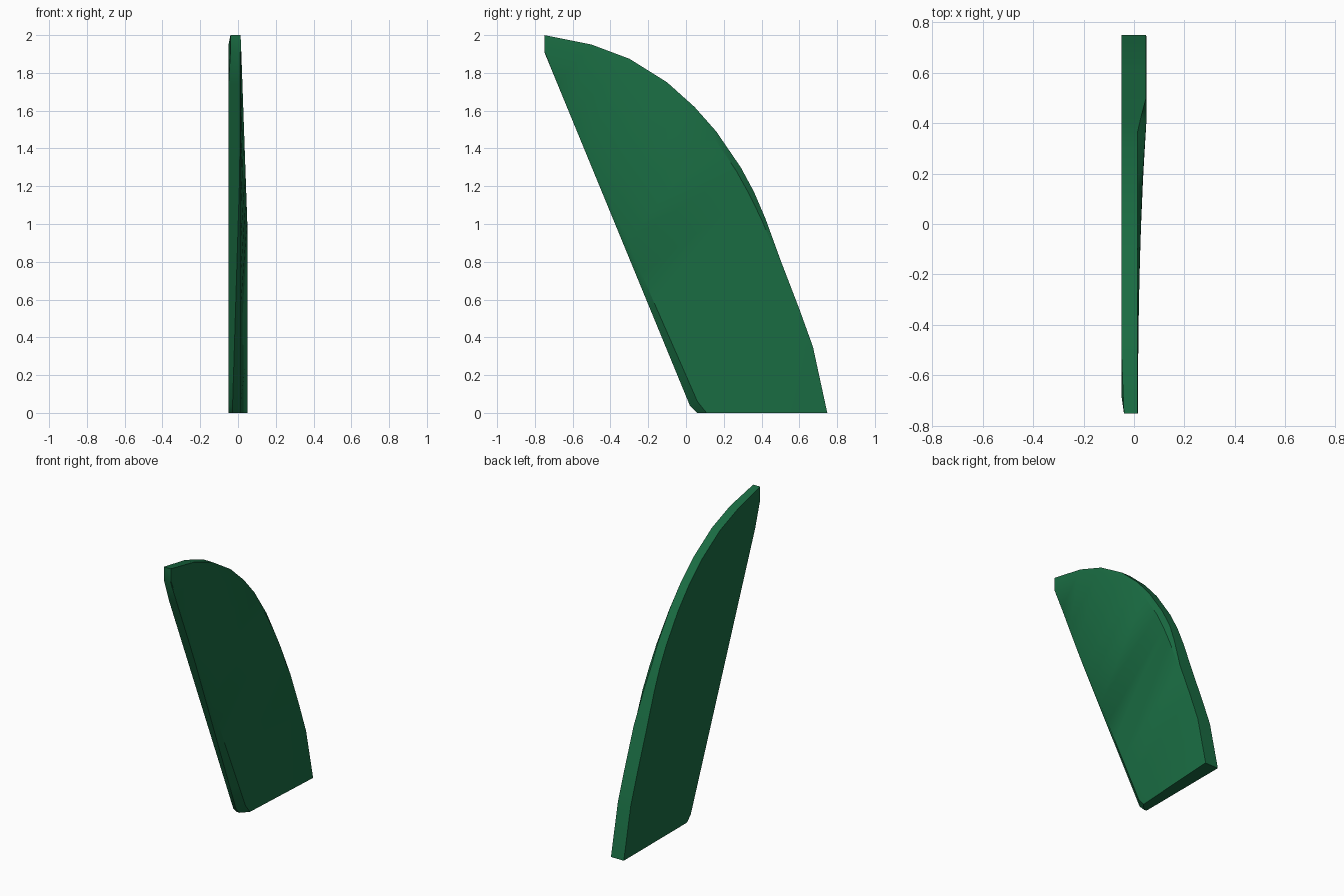
import bpy, bmesh
from mathutils import Vector

if "Cube" in bpy.data.objects:
    bpy.data.objects.remove(bpy.data.objects["Cube"])

# curved trailing edge of the fin, bottom to tip (y, z)
rear = [(0.748, 0), (0.672, 0.35), (0.60, 0.55), (0.50, 0.81), (0.42, 1.03), (0.36, 1.17),
        (0.29, 1.30), (0.16, 1.49), (0.045, 1.62), (-0.10, 1.75), (-0.30, 1.875),
        (-0.50, 1.95), (-0.75, 2.0)]
n = len(rear)


def front_point(i):
    """Straight leading edge with a clipped bottom corner."""
    if i == 0:
        return Vector((0.06, 0))
    return Vector((0.02, 0.04)).lerp(Vector((-0.75, 1.91)), (i - 1) / (n - 2))


def clamp(v):
    return max(0.0, min(1.0, v))


def section(i):
    """Closed cross-section from leading edge to trailing edge."""
    f, r = front_point(i), Vector(rear[i])
    d = (r - f).normalized()
    t = i / (n - 1)
    z = r.y
    left = -0.04 if i == n - 1 else -0.05
    bevel_x = min(0.010, -0.03 + 0.04 * f.y / 1.3)
    bevel = f + d * (0.045 * (1 - t) + 0.004)
    rim_x = 0.015 + 0.035 * clamp((1.17 - z) / 0.36)
    face_x = 0.015 + 0.035 * clamp((2 - z) / 1.0)
    ring = r - d * (0.01 + 0.02 * clamp((z - 0.8) / 0.4))
    return [(left, *f), (bevel_x, *f), (0.015, *bevel),
            (face_x, *ring), (rim_x - 0.002, *r), (left, *r)]


# loft the sections into the fin blade
bm = bmesh.new()
rows = [[bm.verts.new(p) for p in section(i)] for i in range(n)]
for a, b in zip(rows, rows[1:]):
    for k in range(6):
        j = (k + 1) % 6
        bm.faces.new((a[k], a[j], b[j], b[k]))
bm.faces.new(rows[0])
bm.faces.new(rows[-1])
bmesh.ops.recalc_face_normals(bm, faces=bm.faces)
mesh = bpy.data.meshes.new("fin_blade")
bm.to_mesh(mesh)
bm.free()
fin = bpy.data.objects.new("fin_blade", mesh)
bpy.context.collection.objects.link(fin)

# green finish and smooth shading with sharp edges
mat = bpy.data.materials.new("fin_green")
mat.diffuse_color = (0.01, 0.15, 0.055, 1)
mat.use_nodes = True
mat.node_tree.nodes["Principled BSDF"].inputs["Base Color"].default_value = mat.diffuse_color
mesh.materials.append(mat)
bpy.context.view_layer.objects.active = fin
fin.select_set(True)
bpy.ops.object.shade_smooth_by_angle(angle=0.6)
